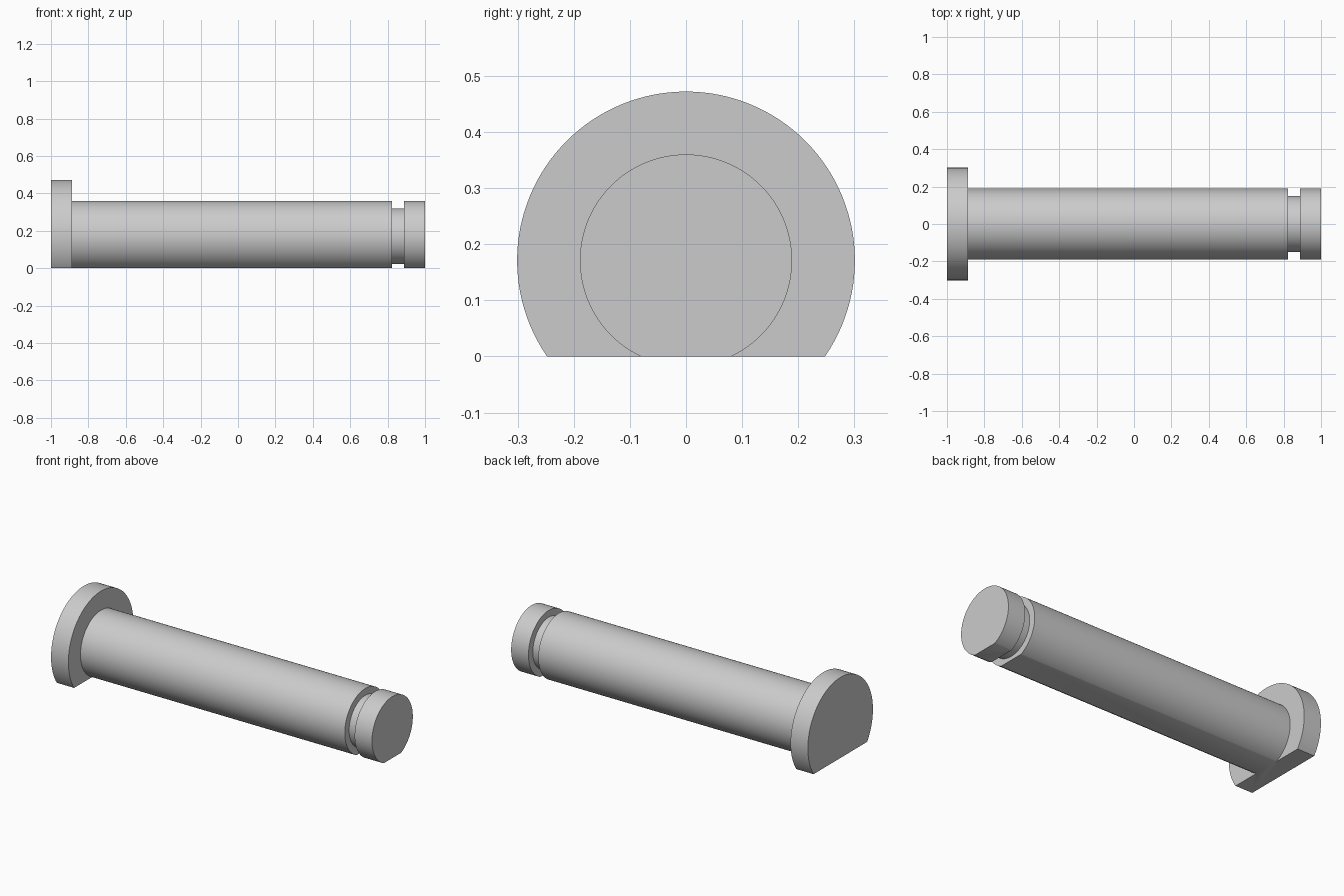
import bpy, bmesh, math
from mathutils import Vector

cube = bpy.data.objects.get("Cube")
if cube:
    bpy.data.objects.remove(cube, do_unlink=True)

AXIS_Z = 0.171
SEGMENTS = 128
HEAD_R, SHAFT_R, NECK_R = 0.301, 0.189, 0.149

# Plain grey metal
grey = bpy.data.materials.new("grey metal")
grey.use_nodes = True
colour = (0.6, 0.6, 0.6, 1)
grey.diffuse_color = colour
grey.node_tree.nodes["Principled BSDF"].inputs["Base Color"].default_value = colour

# Stepped profile: head, shaft, retaining groove, tip
profile = [(-1, HEAD_R), (-0.888, HEAD_R), (-0.888, SHAFT_R), (0.824, SHAFT_R),
           (0.824, NECK_R), (0.888, NECK_R), (0.888, SHAFT_R), (1, SHAFT_R)]

bm = bmesh.new()
rings = []
for x, r in profile:
    ring = []
    for i in range(SEGMENTS):
        a = math.tau * i / SEGMENTS
        ring.append(bm.verts.new((x, r * math.sin(a), AXIS_Z + r * math.cos(a))))
    rings.append(ring)
for a, b in zip(rings, rings[1:]):
    for i in range(SEGMENTS):
        j = (i + 1) % SEGMENTS
        bm.faces.new((a[i], a[j], b[j], b[i]))

# End caps
bm.faces.new(rings[0])
bm.faces.new(rings[-1])

# Flat along the underside
bmesh.ops.bisect_plane(bm, geom=bm.verts[:] + bm.edges[:] + bm.faces[:],
                       plane_co=Vector((0, 0, 0)), plane_no=Vector((0, 0, 1)),
                       clear_inner=True)
bmesh.ops.holes_fill(bm, edges=[e for e in bm.edges if e.is_boundary], sides=0)
bmesh.ops.recalc_face_normals(bm, faces=bm.faces[:])

mesh = bpy.data.meshes.new("headed_pin")
bm.to_mesh(mesh)
bm.free()
mesh.materials.append(grey)
pin = bpy.data.objects.new("headed_pin", mesh)
bpy.context.collection.objects.link(pin)

# Smooth barrel, crisp edges
bpy.ops.object.select_all(action="DESELECT")
pin.select_set(True)
bpy.context.view_layer.objects.active = pin
bpy.ops.object.shade_smooth_by_angle(angle=math.radians(25))
